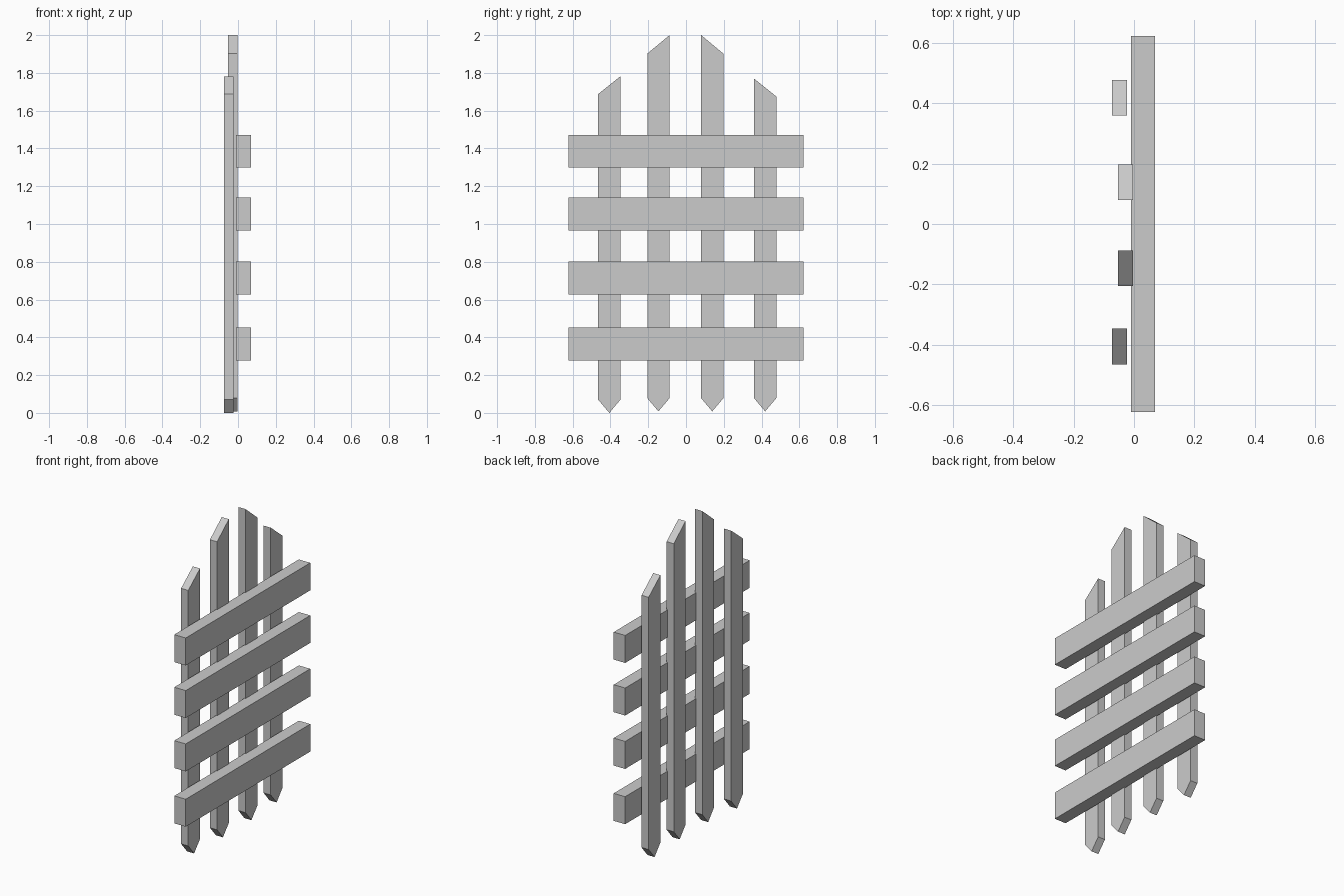
import bpy
import bmesh
from mathutils import Vector

old = bpy.data.objects.get("Cube")
if old:
    bpy.data.objects.remove(old, do_unlink=True)

grey = bpy.data.materials.new("plain_grey")
grey.use_nodes = True
grey.diffuse_color = (0.6, 0.6, 0.6, 1)
grey.node_tree.nodes["Principled BSDF"].inputs["Base Color"].default_value = (0.6, 0.6, 0.6, 1)


def board(name, profile, x0, x1):
    """Extrude a y/z outline from x0 to x1."""
    bm = bmesh.new()
    face = bm.faces.new([bm.verts.new((x0, y, z)) for y, z in profile])
    result = bmesh.ops.extrude_face_region(bm, geom=[face])
    verts = [v for v in result["geom"] if isinstance(v, bmesh.types.BMVert)]
    bmesh.ops.translate(bm, verts=verts, vec=Vector((x1 - x0, 0, 0)))
    bmesh.ops.recalc_face_normals(bm, faces=bm.faces)
    mesh = bpy.data.meshes.new(name)
    bm.to_mesh(mesh)
    bm.free()
    mesh.materials.append(grey)
    obj = bpy.data.objects.new(name, mesh)
    bpy.context.collection.objects.link(obj)


# Horizontal rails
for i, z in enumerate((0.277, 0.627, 0.965, 1.298)):
    top = z + 0.174
    board(f"rail_{i + 1}", [(-0.623, z), (0.623, z), (0.623, top), (-0.623, top)], -0.01, 0.07)

# Upright pickets: pointed foot, slanted top
# name, y start, foot tip z, top z at low y, top z at high y, back x
pickets = [
    ("picket_outer_front", -0.465, 0.0, 1.688, 1.782, -0.073),
    ("picket_inner_front", -0.205, 0.008, 1.902, 2.0, -0.053),
    ("picket_inner_back", 0.08, 0.008, 2.0, 1.902, -0.053),
    ("picket_outer_back", 0.36, 0.008, 1.77, 1.675, -0.073),
]
width = 0.118
for name, y, foot, top_a, top_b, x in pickets:
    shoulder = foot + 0.07
    outline = [(y, shoulder), (y + width / 2, foot), (y + width, shoulder),
               (y + width, top_b), (y, top_a)]
    board(name, outline, x, x + 0.05)
